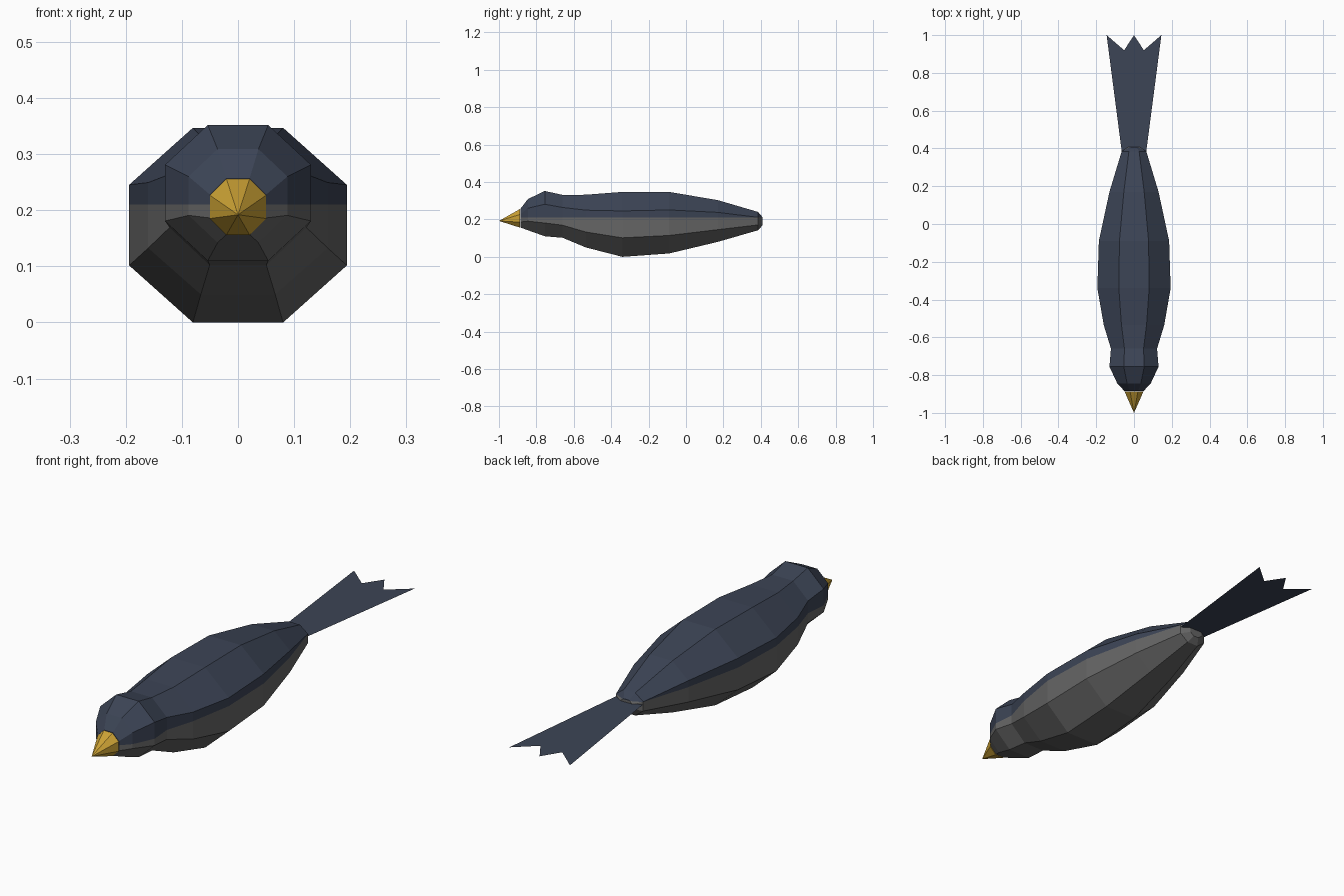
import bpy, bmesh, math

cube = bpy.data.objects.get("Cube")
if cube:
    bpy.data.objects.remove(cube, do_unlink=True)


def material(name, color):
    m = bpy.data.materials.new(name)
    m.use_nodes = True
    m.diffuse_color = (*color, 1)
    m.node_tree.nodes["Principled BSDF"].inputs["Base Color"].default_value = (*color, 1)
    return m


slate = material("slate blue", (0.045, 0.058, 0.092))
grey = material("belly grey", (0.13, 0.13, 0.13))
gold = material("beak gold", (0.60, 0.36, 0.035))


def finish(bm, name, mats):
    mesh = bpy.data.meshes.new(name)
    bm.to_mesh(mesh)
    bm.free()
    for m in mats:
        mesh.materials.append(m)
    obj = bpy.data.objects.new(name, mesh)
    bpy.context.collection.objects.link(obj)
    return obj


def octagon(bm, y, top, bottom, half_width):
    """Flat-topped eight-sided ring."""
    scale = 1 / math.cos(math.pi / 8)
    mid, half = (top + bottom) / 2, (top - bottom) / 2
    angles = [math.pi * (i + 0.5) / 4 for i in range(8)]
    return [bm.verts.new((half_width * scale * math.cos(a), y,
                          mid + half * scale * math.sin(a))) for a in angles]


def bridge(bm, a, b):
    for i in range(8):
        j = (i + 1) % 8
        bm.faces.new((a[i], a[j], b[j], b[i]))


# Body: rings from the face to the rump (y, top, bottom, half width)
sections = [
    (-0.885, 0.257, 0.157, 0.050),
    (-0.845, 0.309, 0.142, 0.088),
    (-0.755, 0.352, 0.110, 0.130),
    (-0.660, 0.331, 0.102, 0.122),
    (-0.535, 0.332, 0.050, 0.160),
    (-0.340, 0.347, 0.000, 0.194),
    (-0.090, 0.347, 0.018, 0.186),
    (0.170, 0.303, 0.080, 0.130),
    (0.385, 0.240, 0.142, 0.065),
    (0.408, 0.213, 0.167, 0.030),
]
bm = bmesh.new()
rings = [octagon(bm, *s) for s in sections]
for a, b in zip(rings, rings[1:]):
    bridge(bm, a, b)
bm.faces.new(rings[0])
bm.faces.new(rings[-1])
bmesh.ops.recalc_face_normals(bm, faces=bm.faces)

# Belly colour below a level cut
split = 0.21
bmesh.ops.bisect_plane(bm, geom=bm.verts[:] + bm.edges[:] + bm.faces[:],
                       plane_co=(0, 0, split), plane_no=(0, 0, 1))
for f in bm.faces:
    f.material_index = int(f.calc_center_median().z < split)
finish(bm, "body", [slate, grey])

# Beak: eight-sided cone with a slightly lowered tip
bm = bmesh.new()
base = octagon(bm, -0.887, 0.256, 0.156, 0.050)
tip = bm.verts.new((0, -1, 0.192))
for i in range(8):
    bm.faces.new((base[i], base[(i + 1) % 8], tip))
bm.faces.new(base)
bmesh.ops.recalc_face_normals(bm, faces=bm.faces)
finish(bm, "beak", [gold])

# Tail: flat fan with a notched end
right_edge = [(0.065, 0.385), (0.145, 1.0), (0.052, 0.92)]
outline = right_edge + [(0, 1.0)] + [(-x, y) for x, y in reversed(right_edge)]
bm = bmesh.new()
bm.faces.new([bm.verts.new((x, y, 0.205 - 0.012 * y)) for x, y in outline])
bmesh.ops.recalc_face_normals(bm, faces=bm.faces)
bmesh.ops.triangulate(bm, faces=bm.faces[:])
for f in bm.faces:
    if f.normal.z < 0:
        f.normal_flip()
finish(bm, "tail", [slate])
